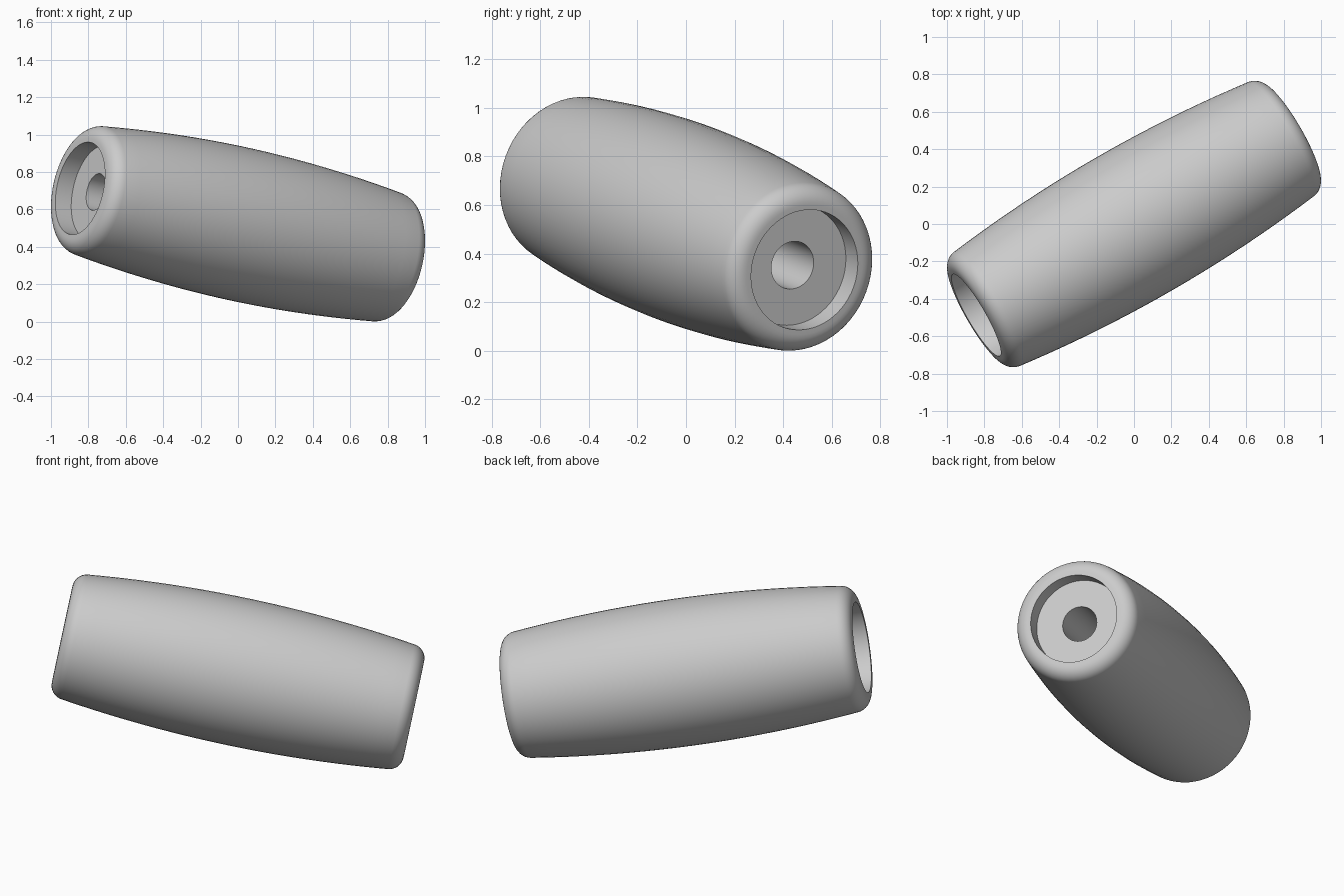
import bpy, bmesh, math
from mathutils import Vector, Matrix

cube = bpy.data.objects.get("Cube")
if cube:
    bpy.data.objects.remove(cube)

HALF_LENGTH = 0.993
MID_RADIUS, END_RADIUS = 0.409, 0.3525
FILLET, FILLET_RADIUS_CENTRE = 0.08, 0.273
RECESS_RADIUS, RECESS_DEPTH, BORE_RADIUS = 0.252, 0.1, 0.1
SEGMENTS = 64

grey = bpy.data.materials.new("plain grey")
grey.use_nodes = True
colour = (0.6, 0.6, 0.6, 1)
grey.diffuse_color = colour
grey.node_tree.nodes["Principled BSDF"].inputs["Base Color"].default_value = colour


def half_profile():
    """(radius, axial) points from the middle of the bore out to the middle of the barrel."""
    floor = HALF_LENGTH - RECESS_DEPTH
    points = [(BORE_RADIUS, floor), (RECESS_RADIUS, floor), (RECESS_RADIUS, HALF_LENGTH)]
    # rounded rim, ending tangent to the bulging side
    centre = HALF_LENGTH - FILLET
    for i in range(9):
        a = math.radians(90 - 83 * i / 8)
        points.append((FILLET_RADIUS_CENTRE + FILLET * math.cos(a),
                       centre + FILLET * math.sin(a)))
    # gentle barrel bulge
    r_end, s_end = points[-1]
    for i in range(1, 11):
        t = 1 - i / 10
        points.append((MID_RADIUS - (MID_RADIUS - r_end) * t * t, s_end * t))
    return points


# Revolve the closed, end-to-end symmetric profile
upper = half_profile()
profile = upper + [(r, -s) for r, s in reversed(upper[:-1])]
bm = bmesh.new()
verts = [bm.verts.new((r, 0, s)) for r, s in profile]
edges = [bm.edges.new((verts[i], verts[(i + 1) % len(verts)])) for i in range(len(verts))]
bmesh.ops.spin(bm, geom=verts + edges, cent=(0, 0, 0), axis=(0, 0, 1),
               angle=math.tau, steps=SEGMENTS, use_merge=True)
bmesh.ops.remove_doubles(bm, verts=bm.verts[:], dist=0.0001)
bmesh.ops.recalc_face_normals(bm, faces=bm.faces[:])

# Tilt the axis: turned in plan and dipping toward the left end
yaw, pitch = math.radians(30), math.radians(11)
axis = Vector((math.cos(pitch) * math.cos(yaw), math.cos(pitch) * math.sin(yaw), -math.sin(pitch)))
turn = axis.to_track_quat("Z", "Y").to_matrix().to_4x4()
bm.transform(Matrix.Translation((0, 0, 0.5225)) @ turn)

mesh = bpy.data.meshes.new("barrel_grip")
bm.to_mesh(mesh)
bm.free()
mesh.materials.append(grey)
grip = bpy.data.objects.new("barrel_grip", mesh)
bpy.context.collection.objects.link(grip)

bpy.ops.object.select_all(action="DESELECT")
grip.select_set(True)
bpy.context.view_layer.objects.active = grip
bpy.ops.object.shade_smooth_by_angle(angle=math.radians(35))
